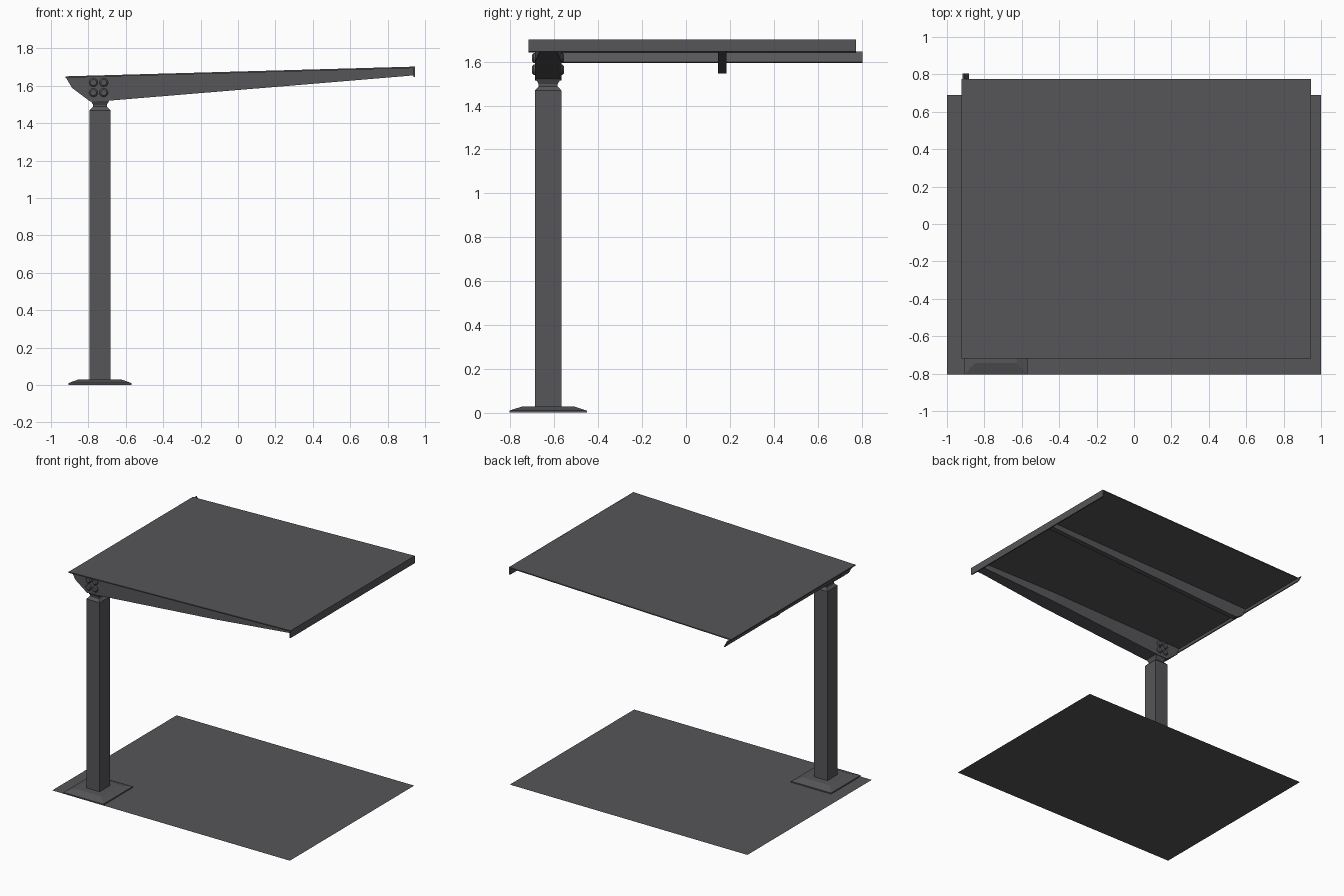
import bpy, bmesh, math

if "Cube" in bpy.data.objects:
    bpy.data.objects.remove(bpy.data.objects["Cube"])

mat = bpy.data.materials.new("dark_grey")
mat.diffuse_color = (0.093, 0.091, 0.098, 1)
mat.use_nodes = True
mat.node_tree.nodes["Principled BSDF"].inputs["Base Color"].default_value = mat.diffuse_color


def finish(bm, name):
    bmesh.ops.recalc_face_normals(bm, faces=bm.faces[:])
    me = bpy.data.meshes.new(name)
    bm.to_mesh(me)
    bm.free()
    me.materials.append(mat)
    ob = bpy.data.objects.new(name, me)
    bpy.context.collection.objects.link(ob)
    return ob


def loft(name, rings):
    """Skin a closed solid through a list of matching point rings."""
    bm = bmesh.new()
    vs = [[bm.verts.new(p) for p in r] for r in rings]
    n = len(vs[0])
    for a, b in zip(vs, vs[1:]):
        for i in range(n):
            j = (i + 1) % n
            bm.faces.new((a[i], a[j], b[j], b[i]))
    bm.faces.new(vs[0])
    bm.faces.new(vs[-1])
    return finish(bm, name)


def beam(name, yc, stations):
    """Stations along x: (x, bottom z, top z, half width)."""
    loft(name, [[(x, yc - w, b), (x, yc + w, b), (x, yc + w, t), (x, yc - w, t)]
                for x, b, t, w in stations])


def column(name, xc, yc, levels):
    """Levels going up: (z, half x, half y)."""
    loft(name, [[(xc - a, yc - b, z), (xc + a, yc - b, z), (xc + a, yc + b, z), (xc - a, yc + b, z)]
                for z, a, b in levels])


def slab(name, outline, y0, y1):
    """Extrude an x-z outline along y."""
    loft(name, [[(x, y, z) for x, z in outline] for y in (y0, y1)])


PX, PY = -0.738, -0.628

# floor sheet
bm = bmesh.new()
bm.faces.new([bm.verts.new(p) for p in ((-1, -.805, 0), (1, -.805, 0), (1, .69, 0), (-1, .69, 0))])
finish(bm, "floor_sheet")

# base plate and post with neck
column("base_plate", PX, PY, [(0.001, .168, .177), (.01, .168, .177), (.03, .113, .116)])
column("post", PX, PY, [(.025, .056, .061), (1.468, .056, .061), (1.488, .037, .043),
                        (1.498, .037, .043), (1.518, .048, .055), (1.53, .048, .055)])

# main cantilever beam, narrowing towards the tip
beam("main_beam", PY, [(-.917, 1.638, 1.643, .06), (-.887, 1.588, 1.644, .06),
                       (-.79, 1.515, 1.646, .06), (-.69, 1.52, 1.65, .06),
                       (.28, 1.60, 1.677, .06), (.938, 1.655, 1.695, .035)])
# slim secondary beam
beam("second_beam", .165, [(-.915, 1.638, 1.643, .02), (-.887, 1.588, 1.644, .02),
                           (-.82, 1.545, 1.646, .02), (.938, 1.655, 1.695, .02)])

# roof sheet, end fascia, slanted rear edge strip
slab("roof_sheet", [(-.923, 1.642), (.945, 1.694), (.945, 1.702), (-.923, 1.65)], -.718, .774)
slab("fascia", [(.937, 1.646), (.946, 1.646), (.946, 1.702), (.937, 1.702)], -.718, .774)
slab("edge_strip", [(-.917, 1.646), (-.889, 1.595), (-.883, 1.598), (-.909, 1.647)], PY, .805)

# bolt heads on both sides of the main beam
for side, label in ((-1, "front"), (1, "back")):
    for i, x in enumerate((-.773, -.718)):
        for j, z in enumerate((1.563, 1.617)):
            rings = [[(x + r * math.cos(k * math.pi / 8), PY + side * d,
                       z + r * math.sin(k * math.pi / 8)) for k in range(16)]
                     for d, r in ((.055, .023), (.066, .023), (.073, .016))]
            loft(f"{label}_bolt_{i}{j}", rings)
